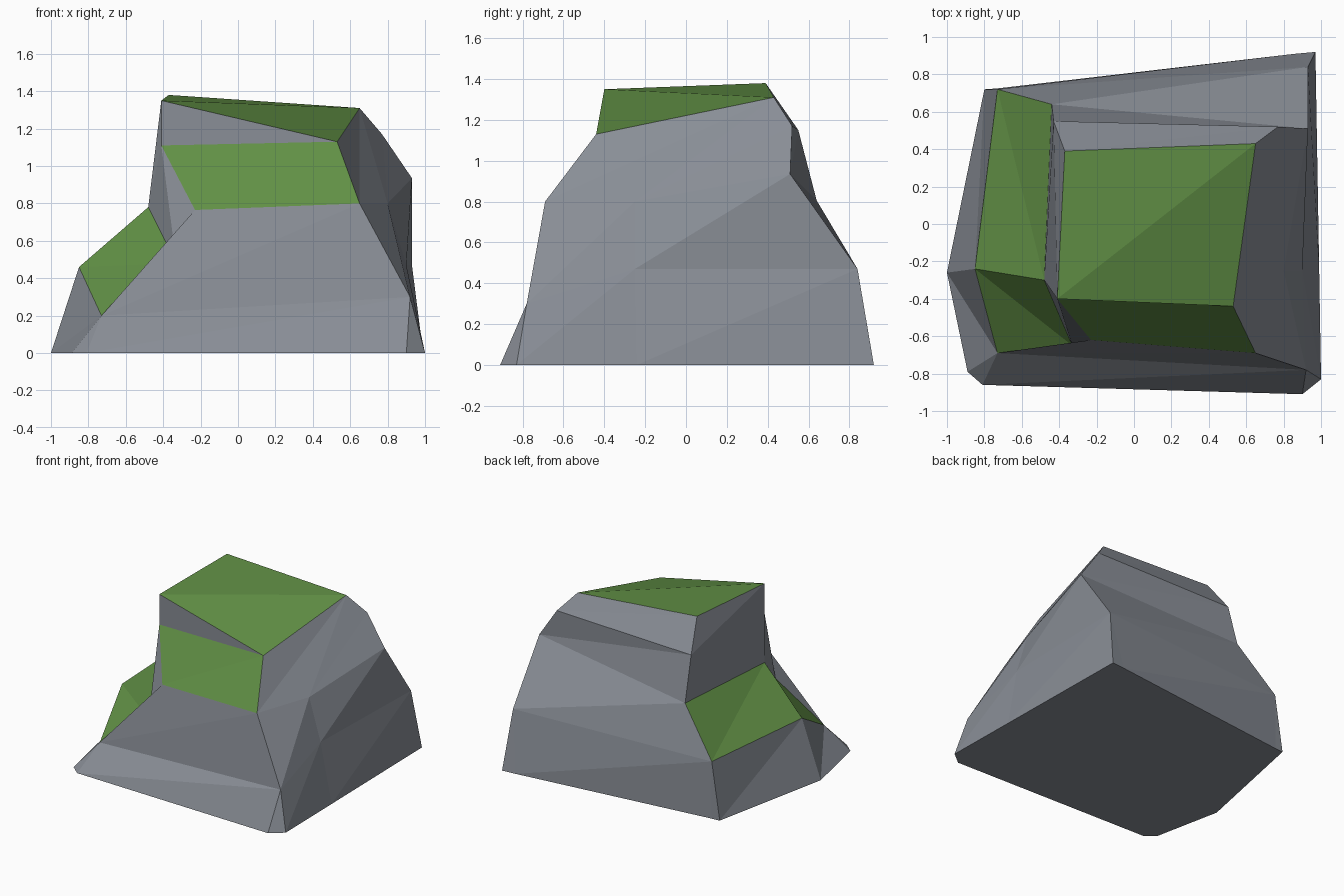
import bpy
import bmesh

if "Cube" in bpy.data.objects:
    bpy.data.objects.remove(bpy.data.objects["Cube"], do_unlink=True)


def flat_material(name, colour):
    mat = bpy.data.materials.new(name)
    mat.use_nodes = True
    mat.diffuse_color = (*colour, 1)
    shader = mat.node_tree.nodes["Principled BSDF"]
    shader.inputs["Base Color"].default_value = (*colour, 1)
    shader.inputs["Roughness"].default_value = 0.9
    return mat


stone = flat_material("grey stone", (0.25, 0.27, 0.305))
grass = flat_material("green grass", (0.12, 0.28, 0.06))

# Corners of the grassy summit
top_front_left = (-0.41, -0.40, 1.35)
top_back_left = (-0.37, 0.39, 1.38)
top_back_right = (0.65, 0.43, 1.31)
top_front_right = (0.53, -0.44, 1.13)

# Points where several ridges meet
toe = (-0.73, -0.69, 0.20)
ledge_corner = (-0.48, -0.30, 0.78)

# Each ridge climbs from the shoulder above the foot up to the summit
back_left = [(-0.73, 0.72, 0.45), (-0.44, 0.64, 0.805),
             (-0.43, 0.55, 1.15), top_back_left]
back_right = [(0.93, 0.84, 0.47), (0.93, 0.51, 0.935),
              (0.77, 0.52, 1.17), top_back_right]
right_side = [(0.90, -0.25, 0.47), (0.80, -0.25, 0.80),
              top_back_right, top_back_right]
front_right = [(0.92, -0.78, 0.30), (0.65, -0.69, 0.80),
               top_front_right, top_front_right]
front = [toe, (-0.23, -0.62, 0.765), (-0.41, -0.40, 1.11), top_front_left]
front_left = [toe, (-0.33, -0.65, 0.48), ledge_corner, top_front_left]
left_side = [(-0.85, -0.24, 0.46), ledge_corner, ledge_corner, top_front_left]

# Foot points on the ground; paired feet give the chamfered corners
ridges = [((x, y, 0), *ridge) for x, y, ridge in (
    (-0.80, 0.72, back_left), (-0.73, 0.725, back_left),
    (0.86, 0.91, back_right), (0.97, 0.92, back_right),
    (0.99, -0.24, right_side),
    (1.00, -0.83, front_right), (0.90, -0.91, front_right),
    (-0.81, -0.86, front), (-0.89, -0.79, front_left),
    (-1.00, -0.26, left_side))]

bm = bmesh.new()
corners = {}


def corner(point):
    if point not in corners:
        corners[point] = bm.verts.new(point)
    return corners[point]


def add_face(*points):
    # Repeated points collapse quads to triangles or to nothing
    unique = list(dict.fromkeys(points))
    if len(unique) > 2:
        bm.faces.new([corner(p) for p in unique])


# Skin the sides between neighbouring ridges
for a, b in zip(ridges, ridges[1:] + ridges[:1]):
    for i in range(len(a) - 1):
        add_face(a[i], b[i], b[i + 1], a[i + 1])

# Close the summit and the underside
add_face(top_front_left, top_back_left, top_back_right)
add_face(top_front_left, top_back_right, top_front_right)
add_face(*[ridge[0] for ridge in ridges])
bmesh.ops.recalc_face_normals(bm, faces=bm.faces)

# Grass grows on raised slopes that look up, left or forward
for face in bm.faces:
    n = face.normal
    raised = face.calc_center_median().z > 0.25
    if raised and n.z > 0.45 and n.x < 0.4 and n.y < 0.3:
        face.material_index = 1

quads = [f for f in bm.faces if len(f.verts) == 4]
bmesh.ops.triangulate(bm, faces=quads, quad_method="ALTERNATE")

mesh = bpy.data.meshes.new("grassy_rock")
bm.to_mesh(mesh)
bm.free()
mesh.materials.append(stone)
mesh.materials.append(grass)
rock = bpy.data.objects.new("grassy_rock", mesh)
bpy.context.collection.objects.link(rock)
